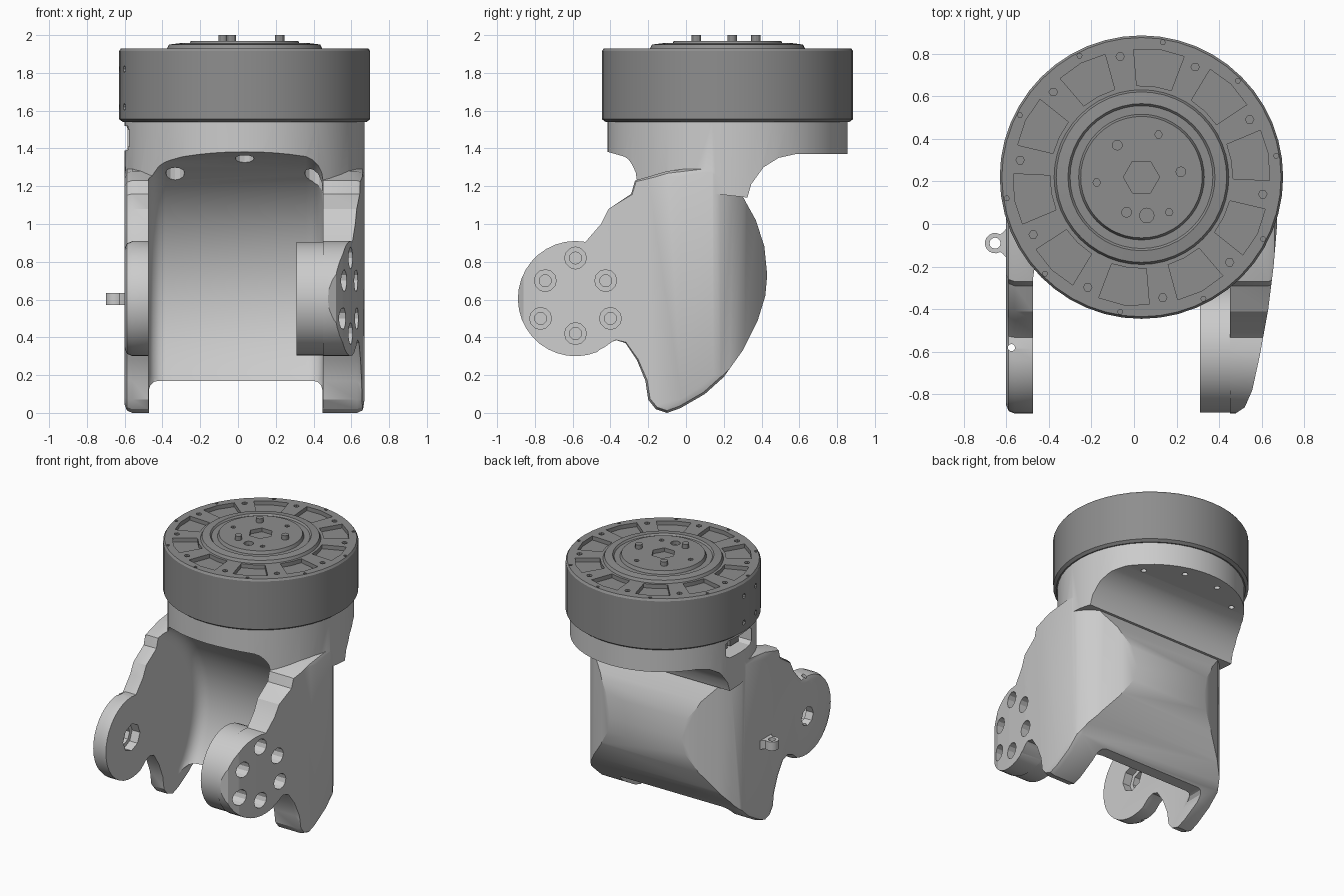
import bpy, bmesh
from math import sin, cos, radians, pi
from mathutils import Vector

if "Cube" in bpy.data.objects:
    bpy.data.objects.remove(bpy.data.objects["Cube"])

CX, CY = 0.035, 0.22          # motor axis
LY, LZ = -0.585, 0.605        # lug (elbow) axis


def arc(cx, cy, r, a0=0, a1=360, n=32):
    full = abs(a1 - a0) == 360
    k = n if full else n - 1
    return [(cx + r * cos(radians(a0 + (a1 - a0) * i / k)),
             cy + r * sin(radians(a0 + (a1 - a0) * i / k))) for i in range(n)]


def polar(r, deg):
    return CX + r * cos(radians(deg)), CY + r * sin(radians(deg))


def link(name, bm):
    bmesh.ops.recalc_face_normals(bm, faces=bm.faces[:])
    me = bpy.data.meshes.new(name)
    bm.to_mesh(me)
    bm.free()
    ob = bpy.data.objects.new(name, me)
    bpy.context.collection.objects.link(ob)
    return ob


def prism(name, loops, axis, a, b, bevel=0, seg=2):
    """Extrude one or more closed outlines along x or z, optionally rounding the cap rims."""
    bm = bmesh.new()
    caps = []
    for pts in loops:
        def ring(t):
            return [bm.verts.new((t, u, v) if axis == 'x' else (u, v, t)) for u, v in pts]
        lo, hi = ring(a), ring(b)
        caps += [bm.faces.new(lo), bm.faces.new(hi[::-1])]
        n = len(pts)
        for i in range(n):
            j = (i + 1) % n
            bm.faces.new((lo[i], hi[i], hi[j], lo[j]))
    bmesh.ops.recalc_face_normals(bm, faces=bm.faces[:])
    if bevel:
        edges = list({e for f in caps for e in f.edges})
        bmesh.ops.bevel(bm, geom=edges, offset=bevel, segments=seg, profile=0.5,
                        affect='EDGES', clamp_overlap=True)
    return link(name, bm)


def lathe(name, prof, n=48):
    bm = bmesh.new()
    vs = [bm.verts.new((CX + r, CY, z)) for r, z in prof]
    es = [bm.edges.new(p) for p in zip(vs, vs[1:])]
    bmesh.ops.spin(bm, geom=vs + es, cent=(CX, CY, 0), axis=(0, 0, 1),
                   angle=2 * pi, steps=n, use_duplicate=False)
    bmesh.ops.remove_doubles(bm, verts=bm.verts[:], dist=1e-4)
    return link(name, bm)


def boolean(ob, tool, op='DIFFERENCE', keep=False):
    m = ob.modifiers.new(op, 'BOOLEAN')
    m.operation, m.object, m.solver = op, tool, 'EXACT'
    bpy.context.view_layer.objects.active = ob
    bpy.ops.object.modifier_apply(modifier=m.name)
    if not keep:
        bpy.data.objects.remove(tool)


def drill(ob, centres, r, axis, a, b, n=12):
    boolean(ob, prism('drill', [arc(u, v, r, n=n) for u, v in centres], axis, a, b))


# side plates and back shell: side silhouette trimmed by the plan outline
side = arc(LY, LZ, 0.305, 80, 292, 22) + [
    (-0.42, 0.365), (-0.37, 0.385), (-0.32, 0.37), (-0.26, 0.28), (-0.215, 0.17), (-0.2, 0.07),
    (-0.16, 0.02), (-0.1, 0), (-0.03, 0.025), (0.1, 0.1), (0.2, 0.19), (0.3, 0.33),
    (0.38, 0.49), (0.42, 0.62), (0.43, 0.73), (0.415, 0.88), (0.37, 1.02), (0.32, 1.11),
    (0.25, 1.24), (0.15, 1.31), (-0.1, 1.28), (-0.27, 1.23), (-0.29, 1.16), (-0.41, 1.08),
    (-0.45, 1.0)]
body = prism('elbow_bracket', [side], 'x', -0.6, 0.67, 0.04)
plan = [(-0.62, -1), (-0.62, 0.08), (-0.59, 0.18), (-0.55, 0.25), (-0.48, 0.31), (-0.36, 0.385),
        (-0.2, 0.46), (0.27, 0.46), (0.43, 0.385), (0.55, 0.31), (0.62, 0.25), (0.66, 0.18),
        (0.69, 0.08), (0.672, 0), (0.655, -0.2), (0.63, -0.4), (0.59, -0.62), (0.555, -0.78),
        (0.52, -0.86), (0.46, -0.9), (0.46, -1)]
trim = prism('plan_trim', [plan], 'z', -0.2, 1.7)
trim.hide_render = True
boolean(body, trim, 'INTERSECT', keep=True)

# collar and neck under the motor
neck = prism('neck', [[(-0.5, 1.55), (-0.5, 1.2), (-0.28, 1.17), (0.15, 1.16), (0.325, 1.14),
                       (0.345, 1.21), (0.41, 1.3), (0.49, 1.35), (0.58, 1.37), (0.95, 1.37),
                       (0.95, 1.55)]], 'x', -0.8, 0.8)
boolean(neck, prism('collar_round', [arc(CX, CY, 0.636, n=48)], 'z', 0.8, 1.545), 'INTERSECT')
boolean(body, neck, 'UNION')

# swept hollow between the plates, open to the front and below
boolean(body, prism('hollow', [arc(LY, LZ - 0.005, 0.8, n=56)], 'x', -0.475, 0.45, 0.09, 4))
boolean(body, prism('under_cut', [[(-0.6, -0.2), (0.7, -0.2), (0.7, 0.17), (-0.6, 0.17)]],
                    'x', -0.472, 0.447, 0.05, 3))

# thick right lug
lug = prism('right_lug', [arc(LY, LZ, 0.3, n=36)], 'x', 0.31, 0.7)
boolean(lug, trim, 'INTERSECT')
boolean(body, lug, 'UNION')

# six counterbored screw holes in the right lug
bolts = [(-0.585, 0.82), (-0.425, 0.70), (-0.40, 0.5), (-0.585, 0.42), (-0.77, 0.5), (-0.745, 0.70)]
drill(body, bolts, 0.058, 'x', 0.45, 0.8)
drill(body, bolts, 0.032, 'x', 0.2, 0.6)

# pivot hole and cross hole in the left lug
drill(body, [(LY, LZ)], 0.07, 'x', -0.8, -0.4, 8)
drill(body, [(LY, LZ)], 0.1, 'x', -0.54, -0.4, 8)
drill(body, [(-0.575, -0.58)], 0.017, 'z', 0.1, 1.1)

# mounting holes in the collar and the cable slot
drill(body, [polar(0.52, a) for a in (225, 270, 315)], 0.05, 'z', 1.1, 1.47)
drill(body, [polar(0.55, a) for a in (45, 75, 105, 135)], 0.02, 'z', 1.3, 1.45)
boolean(body, prism('slot', [[(0.05, 1.41), (0.08, 1.39), (0.33, 1.39), (0.36, 1.41),
                              (0.36, 1.5), (0.33, 1.52), (0.08, 1.52), (0.05, 1.5)]],
                    'x', -0.8, -0.45))

# plugs inside the cable slot
plugs = prism('cable_plugs', [[(y, 1.4), (y + 0.1, 1.4), (y + 0.1, 1.5), (y, 1.5)]
                              for y in (0.09, 0.22)], 'x', -0.5, -0.43)

# small cable ear on the left plate
ear = prism('cable_ear', [[(-0.59, -0.17), (-0.59, -0.01), (-0.615, -0.04)]
                          + arc(-0.652, -0.09, 0.048, 60, 300, 12) + [(-0.615, -0.14)]],
            'z', 0.57, 0.635)
drill(ear, [(-0.652, -0.09)], 0.026, 'z', 0.5, 0.7)

# motor can with stepped hub
motor = lathe('motor', [(0, 1.54), (0.645, 1.54), (0.665, 1.555), (0.665, 1.915), (0.655, 1.93),
                        (0.41, 1.93), (0.4, 1.95), (0.345, 1.957), (0.335, 1.945), (0.295, 1.945),
                        (0.285, 1.968), (0, 1.968)])
pockets = [[polar(0.43, a - 11), polar(0.43, a), polar(0.43, a + 11), polar(0.6, a + 11.5),
            polar(0.605, a), polar(0.6, a - 11.5)] for a in range(10, 370, 36)]
boolean(motor, prism('pockets', pockets, 'z', 1.9, 2.05))
drill(motor, [polar(0.64, a) for a in range(9, 369, 36)], 0.012, 'z', 1.9, 2.05, 6)
drill(motor, [polar(0.575, a) for a in range(28, 388, 36)], 0.02, 'z', 1.9, 2.05, 6)
drill(motor, [(CX, CY)], 0.085, 'z', 1.94, 2.05, 6)
drill(motor, [(0.06, 0.04)], 0.034, 'z', 1.94, 2.05)
drill(motor, [(0.115, 0.42), (0.165, 0.055), (-0.175, 0.195)], 0.018, 'z', 1.94, 2.05, 6)
drill(motor, [(y, z) for y in (0.03, 0.21) for z in (1.62, 1.82)], 0.018, 'x', -0.8, -0.58, 8)

# locating pins on the hub
pins = prism('hub_pins', [arc(x, y, 0.025, n=12) for x, y in
                          ((0.22, 0.245), (-0.078, 0.37), (-0.035, 0.055))], 'z', 1.95, 2.0)

# dark finish on the motor
dark = bpy.data.materials.new('dark_grey')
dark.diffuse_color = (0.27, 0.27, 0.27, 1)
dark.use_nodes = True
dark.node_tree.nodes["Principled BSDF"].inputs["Base Color"].default_value = dark.diffuse_color
for ob in (motor, pins, plugs):
    ob.data.materials.clear()
    ob.data.materials.append(dark)

# smooth curves, crisp edges
bpy.ops.object.select_all(action='DESELECT')
for ob in (body, motor, pins, ear):
    ob.select_set(True)
bpy.context.view_layer.objects.active = body
bpy.ops.object.shade_smooth_by_angle(angle=radians(28))
